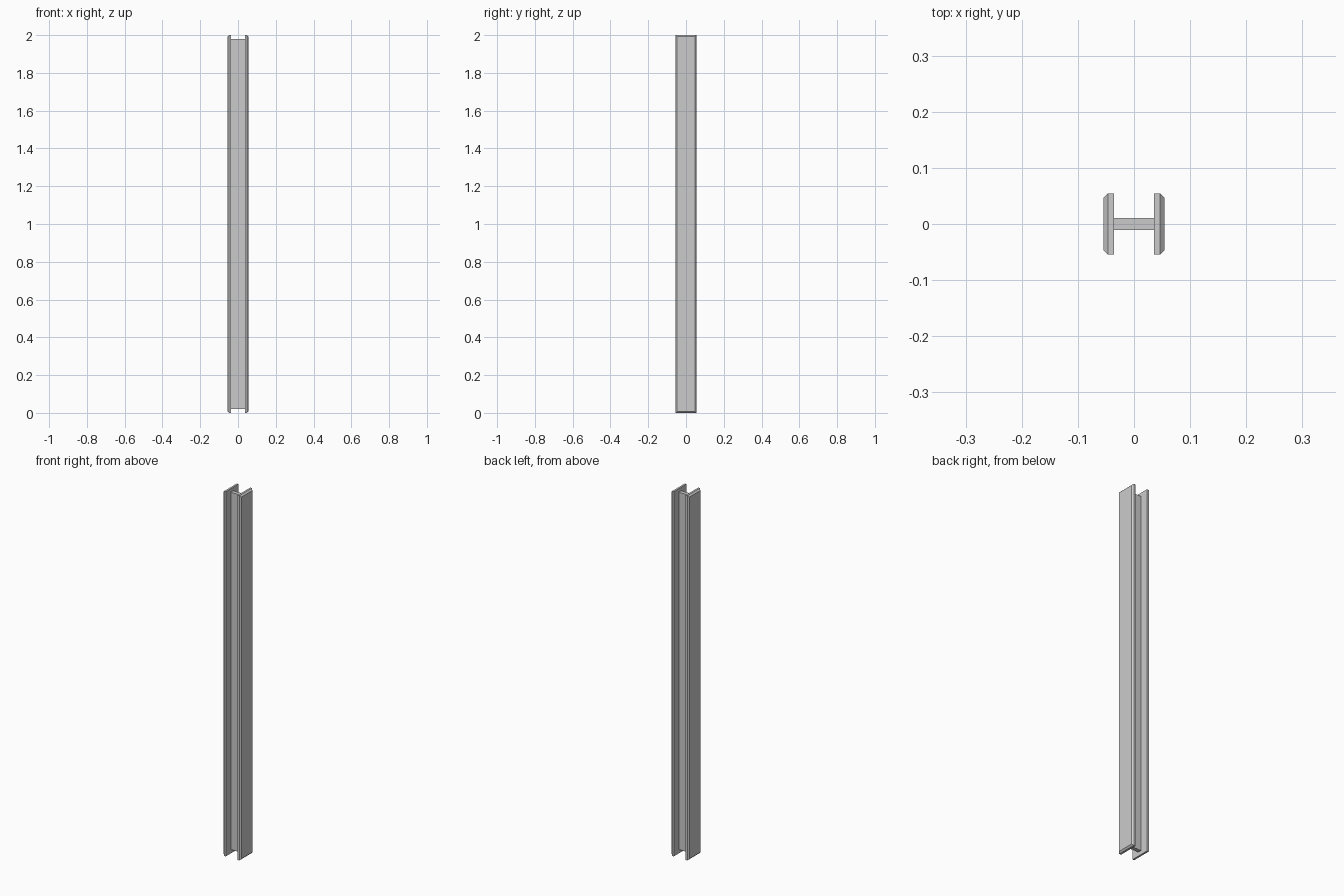
import bpy, bmesh

if "Cube" in bpy.data.objects:
    bpy.data.objects.remove(bpy.data.objects["Cube"])

HEIGHT = 2.0
HALF = 0.0545      # half width of the beam in x and y
INNER = 0.036      # inner face of each flange
CHAMFER = 0.008


def make_object(name, rings):
    """Skin rectangular rings (x, half y, z low, z high) along x and cap the ends."""
    bm = bmesh.new()
    loops = []
    for x, hy, z0, z1 in rings:
        corners = ((-hy, z0), (hy, z0), (hy, z1), (-hy, z1))
        loops.append([bm.verts.new((x, y, z)) for y, z in corners])
    for a, b in zip(loops, loops[1:]):
        for i in range(4):
            j = (i + 1) % 4
            bm.faces.new((a[i], a[j], b[j], b[i]))
    bm.faces.new(loops[0])
    bm.faces.new(loops[-1])
    bmesh.ops.recalc_face_normals(bm, faces=bm.faces[:])
    mesh = bpy.data.meshes.new(name)
    bm.to_mesh(mesh)
    bm.free()
    obj = bpy.data.objects.new(name, mesh)
    bpy.context.collection.objects.link(obj)
    return obj


# Two flanges, chamfered all round their outer faces
for side, name in ((-1, "left_flange"), (1, "right_flange")):
    make_object(name, [
        (side * INNER, HALF, 0, HEIGHT),
        (side * (HALF - CHAMFER), HALF, 0, HEIGHT),
        (side * HALF, HALF - CHAMFER, CHAMFER, HEIGHT - CHAMFER),
    ])

# Web joining the flanges, slightly shorter than them
make_object("web", [
    (-INNER, 0.0105, 0.021, 1.98),
    (INNER, 0.0105, 0.021, 1.98),
])
